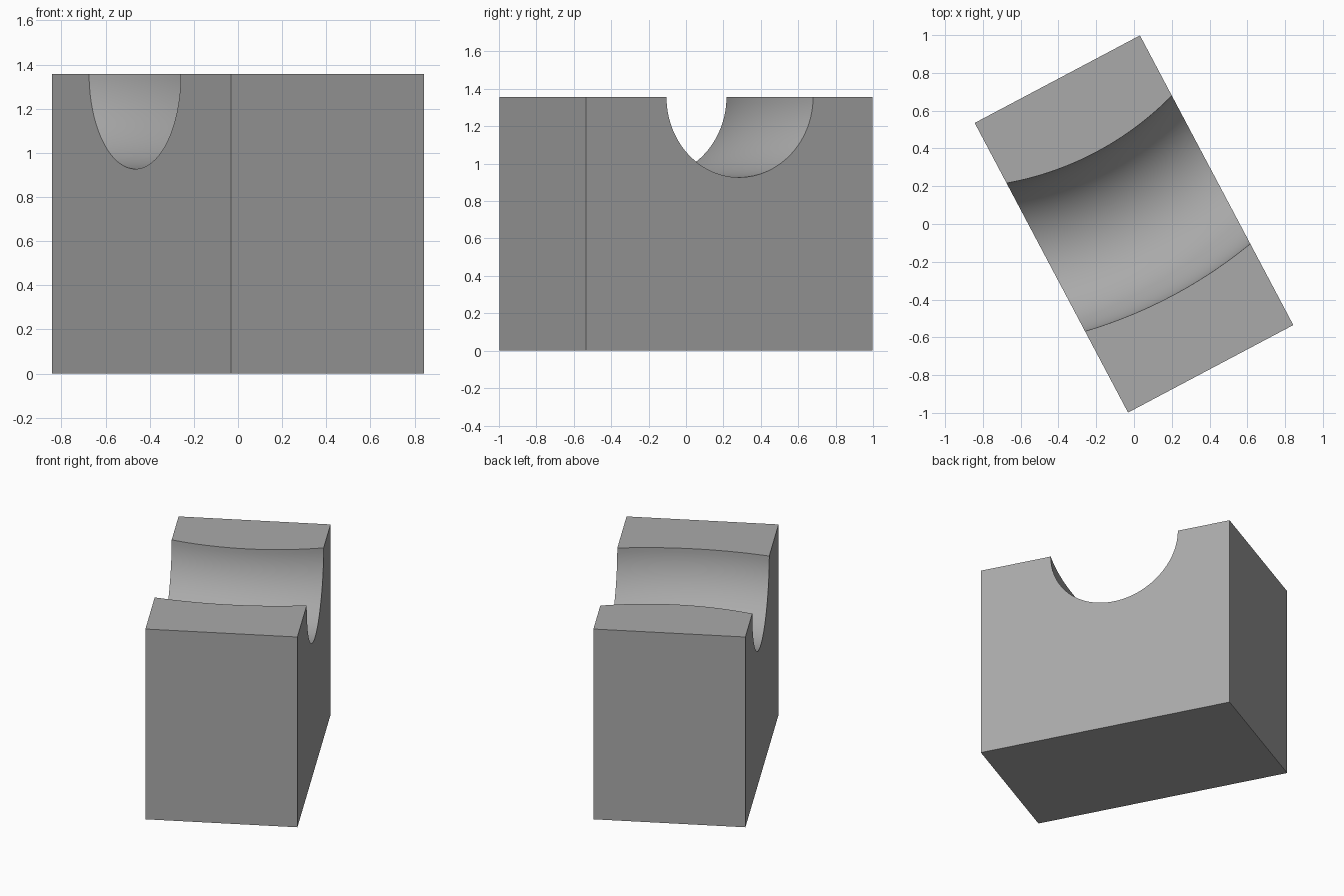
import bpy, bmesh
from math import sin, cos, pi, sqrt, radians

cube = bpy.data.objects.get("Cube")
if cube:
    bpy.data.objects.remove(cube, do_unlink=True)

WIDTH, LENGTH, HEIGHT = 0.99, 1.735, 1.357
BEND, TUBE = 2.06, 0.43      # bend radius of the channel and its round section
SLICES, SEGMENTS = 32, 48

# Grey material
grey = bpy.data.materials.new("plain grey")
grey.use_nodes = True
colour = (0.4, 0.4, 0.4, 1)
grey.diffuse_color = colour
grey.node_tree.nodes["Principled BSDF"].inputs["Base Color"].default_value = colour


def section(x):
    """Block outline at x, with the bent round channel cut into its top."""
    half = LENGTH / 2
    points = [(x, half, HEIGHT), (x, half, 0), (x, -half, 0), (x, -half, HEIGHT)]
    for i in range(SEGMENTS + 1):
        a = pi * i / SEGMENTS
        y = BEND - sqrt((BEND + TUBE * cos(a)) ** 2 - x * x)
        points.append((x, y, HEIGHT - TUBE * sin(a)))
    return points


# Block lofted through sections across its width
bm = bmesh.new()
rings = [[bm.verts.new(p) for p in section(WIDTH * (i / SLICES - 0.5))]
         for i in range(SLICES + 1)]
for a, b in zip(rings, rings[1:]):
    for j in range(len(a)):
        k = (j + 1) % len(a)
        bm.faces.new((a[j], a[k], b[k], b[j]))
bm.faces.new(rings[0])
bm.faces.new(rings[-1])
bmesh.ops.recalc_face_normals(bm, faces=bm.faces)

mesh = bpy.data.meshes.new("grooved_block")
bm.to_mesh(mesh)
bm.free()
mesh.materials.append(grey)
block = bpy.data.objects.new("grooved_block", mesh)
bpy.context.collection.objects.link(block)
block.rotation_euler.z = radians(27.9)

# Smooth channel, sharp block edges
bpy.ops.object.select_all(action='DESELECT')
block.select_set(True)
bpy.context.view_layer.objects.active = block
bpy.ops.object.shade_smooth_by_angle(angle=radians(30))
